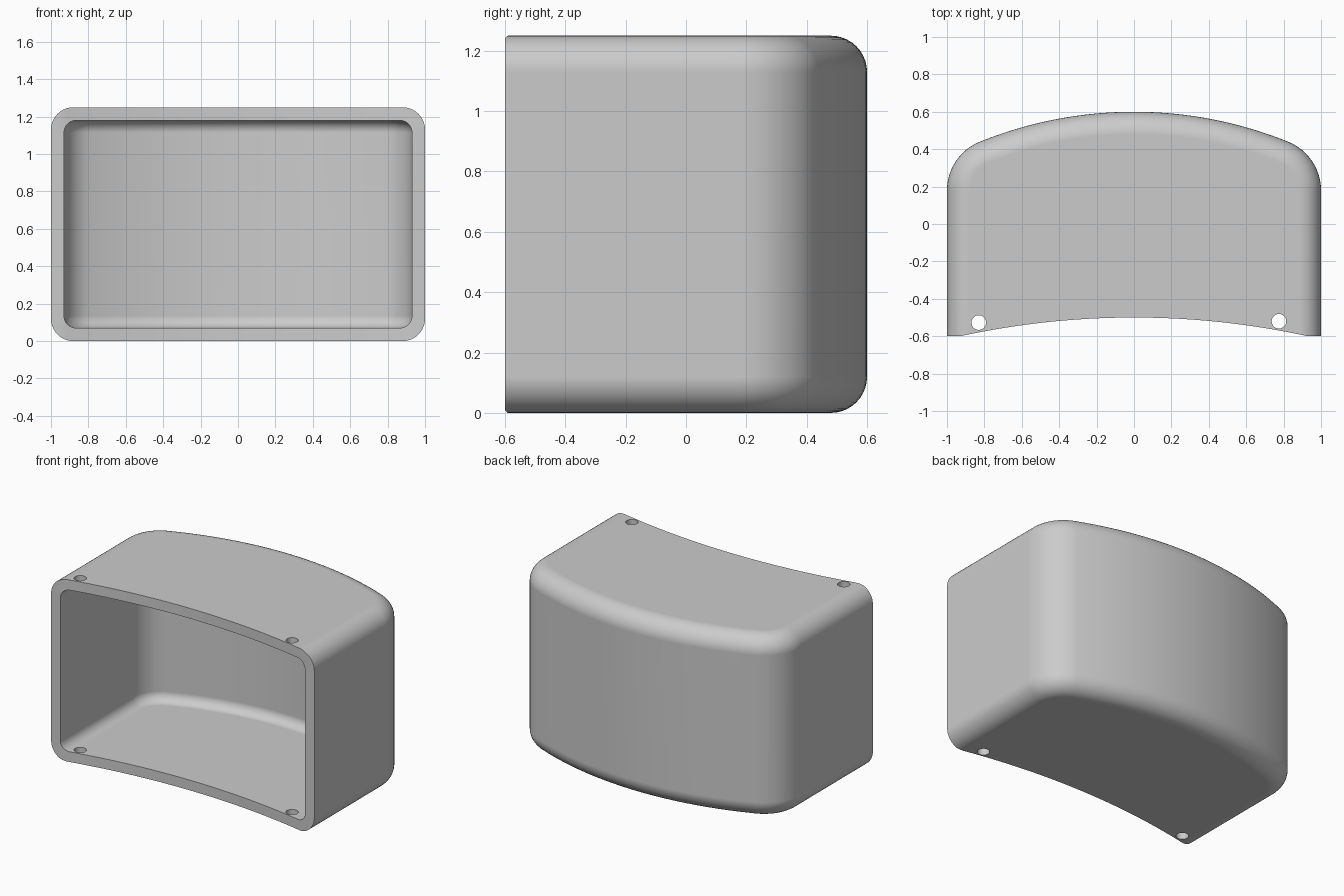
import bpy, bmesh
from math import sin, cos, pi, atan2, sqrt

cube = bpy.data.objects.get("Cube")
if cube:
    bpy.data.objects.remove(cube, do_unlink=True)

HEIGHT = 1.25
WALL = 0.07
BACK_R, BACK_Y = 2.2, -1.6       # shallow curve of the back
CORNER_R, CORNER_Y = 0.28, 0.18  # upright back corners

grey = bpy.data.materials.new("light grey")
grey.use_nodes = True
grey.diffuse_color = (0.6, 0.6, 0.6, 1)
grey.node_tree.nodes["Principled BSDF"].inputs["Base Color"].default_value = (0.6, 0.6, 0.6, 1)


def outline(d, front):
    """Footprint shrunk by d: straight sides, round corners, bowed back."""
    cx = 1 - CORNER_R
    join = atan2(CORNER_Y - BACK_Y, cx)
    half = [(1 - d, front)]
    half += [(cx + (CORNER_R - d) * cos(join * i / 12),
              CORNER_Y + (CORNER_R - d) * sin(join * i / 12)) for i in range(13)]
    for i in range(1, 17):
        a = join + (pi / 2 - join) * i / 16
        half.append(((BACK_R - d) * cos(a), BACK_Y + (BACK_R - d) * sin(a)))
    return half + [(-x, y) for x, y in reversed(half[:-1])]


def loft(name, layers):
    """Closed solid through a stack of (outline, z) layers."""
    bm = bmesh.new()
    rings = [[bm.verts.new((x, y, z)) for x, y in pts] for pts, z in layers]
    n = len(rings[0])
    for low, high in zip(rings, rings[1:]):
        for i in range(n):
            j = (i + 1) % n
            bm.faces.new((low[i], low[j], high[j], high[i]))
    bm.faces.new(rings[0])
    bm.faces.new(rings[-1])
    bmesh.ops.recalc_face_normals(bm, faces=bm.faces)
    mesh = bpy.data.meshes.new(name)
    bm.to_mesh(mesh)
    bm.free()
    mesh.materials.append(grey)
    obj = bpy.data.objects.new(name, mesh)
    bpy.context.collection.objects.link(obj)
    return obj


def rounded_block(name, inset, r, front):
    """Footprint block with filleted top and bottom edges."""
    steps = 10
    lower = []
    for i in range(steps + 1):
        a = pi / 2 * i / steps
        lower.append((outline(inset + r * (1 - sin(a)), front), inset + r * (1 - cos(a))))
    upper = [(pts, HEIGHT - z) for pts, z in reversed(lower)]
    return loft(name, lower + upper)


# Outer body and the cutters that hollow and shape it
body = rounded_block("housing_shell", 0, 0.12, -0.6)
cutters = [rounded_block("cavity_cutter", WALL, 0.065, -1)]

# Concave front opening
arc_r, arc_half = 4.37, 0.93
arc = [-arc_half + 2 * arc_half * i / 48 for i in range(49)]
front_pts = [(x, -0.5 - arc_r + sqrt(arc_r ** 2 - x * x)) for x in arc]
front_pts += [(arc_half, -1), (-arc_half, -1)]
cutters.append(loft("front_cutter", [(front_pts, -0.2), (front_pts, HEIGHT + 0.2)]))

# Mounting holes through the top and bottom walls
for side, hx, hy in (("right", -0.83, -0.527), ("left", 0.775, -0.52)):
    ring = [(hx + 0.039 * cos(2 * pi * i / 32), hy + 0.039 * sin(2 * pi * i / 32))
            for i in range(32)]
    cutters.append(loft(side + "_hole_cutter", [(ring, -0.2), (ring, HEIGHT + 0.2)]))

bpy.context.view_layer.objects.active = body
body.select_set(True)
for cutter in cutters:
    mod = body.modifiers.new(cutter.name, "BOOLEAN")
    mod.operation = "DIFFERENCE"
    mod.solver = "EXACT"
    mod.object = cutter
    bpy.ops.object.modifier_apply(modifier=mod.name)
    bpy.data.objects.remove(cutter, do_unlink=True)

# Smooth shading with crisp rims
bpy.ops.object.shade_smooth_by_angle(angle=pi / 6)
weighted = body.modifiers.new("weighted_normals", "WEIGHTED_NORMAL")
weighted.keep_sharp = True
